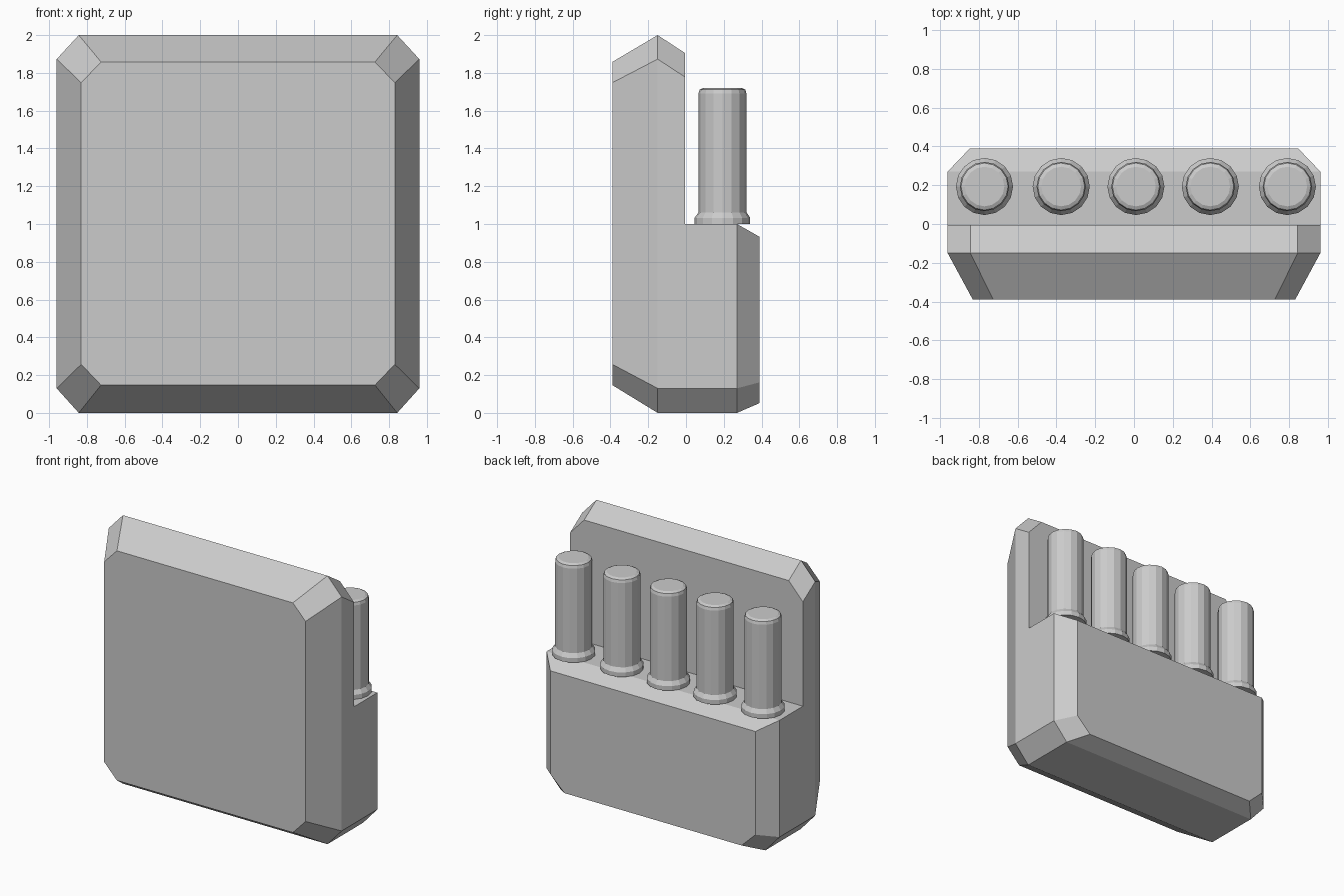
import bpy, bmesh, math

if "Cube" in bpy.data.objects:
    bpy.data.objects.remove(bpy.data.objects["Cube"])


def finish(bm, name):
    bmesh.ops.remove_doubles(bm, verts=bm.verts, dist=1e-4)
    bm.normal_update()
    flat = [f for f in bm.faces if f.calc_area() < 1e-6]
    bmesh.ops.delete(bm, geom=flat, context='FACES_ONLY')
    bmesh.ops.recalc_face_normals(bm, faces=bm.faces)
    mesh = bpy.data.meshes.new(name)
    bm.to_mesh(mesh)
    bm.free()
    obj = bpy.data.objects.new(name, mesh)
    bpy.context.collection.objects.link(obj)
    return obj


def loft(rings, name):
    bm = bmesh.new()
    loops = [[bm.verts.new(p) for p in r] for r in rings]
    for a, b in zip(loops, loops[1:]):
        for i in range(len(a)):
            j = (i + 1) % len(a)
            bm.faces.new((a[i], a[j], b[j], b[i]))
    bm.faces.new(loops[0])
    bm.faces.new(loops[-1][::-1])
    return finish(bm, name)


def octagon(y, w, z0, z1, cx, cz, tx, tz):
    # mirrored outline with bottom corner cuts (cx, cz) and top cuts (tx, tz)
    half = [(w - cx, z0), (w, z0 + cz), (w, z1 - tz), (w - tx, z1)]
    return [(x, y, z) for x, z in half] + [(-x, y, z) for x, z in half[::-1]]


# Body: tall chamfered front slab stepping down to a lower rear block
step_y = -0.005
loft([
    octagon(-0.39, 0.83, 0.147, 1.858, 0.105, 0.11, 0.105, 0.11),
    octagon(-0.15, 0.96, 0, 2.0, 0.117, 0.13, 0.117, 0.127),
    octagon(step_y, 0.96, 0, 1.905, 0.117, 0.13, 0.117, 0.127),
    octagon(step_y, 0.96, 0, 1.0, 0.117, 0.13, 0, 0),
    octagon(0.27, 0.96, 0, 1.0, 0.117, 0.13, 0, 0),
    octagon(0.39, 0.845, 0.052, 0.932, 0.115, 0.11, 0, 0),
], "body")

# Pins: turned posts with a collar at the base and a bevelled top
profile = [(0.147, 1.0), (0.147, 1.033), (0.127, 1.062), (0.127, 1.69),
           (0.121, 1.711), (0.102, 1.72)]
SIDES = 16
for n, px in enumerate((-0.77, -0.375, 0.01, 0.393, 0.79)):
    rings = [[(px + r * math.cos(2 * math.pi * k / SIDES),
               0.193 + r * math.sin(2 * math.pi * k / SIDES), z)
              for k in range(SIDES)] for r, z in profile]
    loft(rings, f"pin_{n + 1}")
